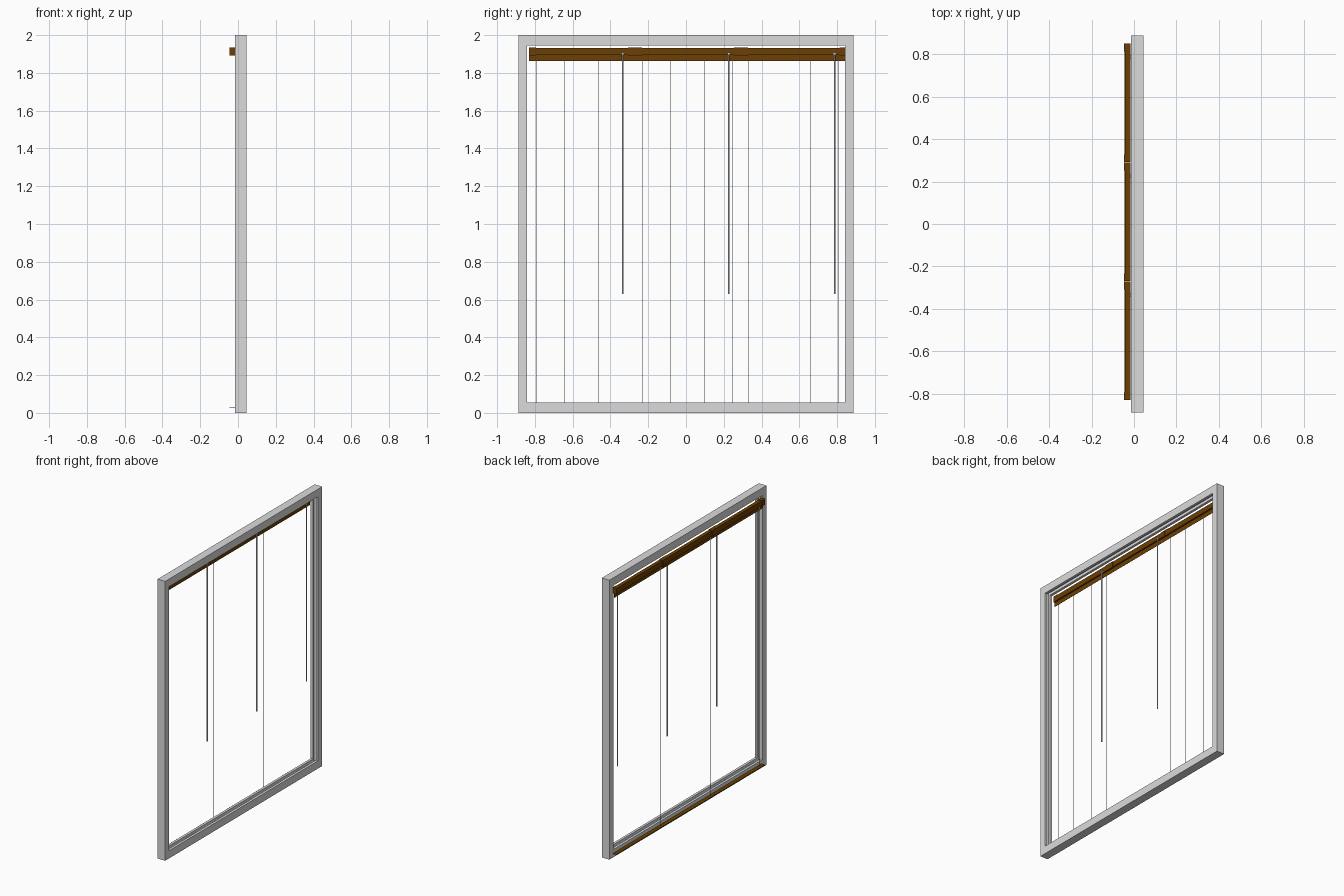
import bpy, bmesh
from mathutils import Vector

cube = bpy.data.objects.get("Cube")
if cube:
    bpy.data.objects.remove(cube)


def material(name, rgb):
    m = bpy.data.materials.new(name)
    m.use_nodes = True
    m.diffuse_color = (*rgb, 1)
    m.node_tree.nodes["Principled BSDF"].inputs["Base Color"].default_value = (*rgb, 1)
    return m


GREY = material("light grey", (0.71, 0.71, 0.71))
BROWN = material("wood brown", (0.15, 0.049, 0.001))
CORD = material("cord beige", (0.58, 0.53, 0.40))


def finish(name, bm, mat):
    bmesh.ops.recalc_face_normals(bm, faces=bm.faces)
    mesh = bpy.data.meshes.new(name)
    bm.to_mesh(mesh)
    bm.free()
    mesh.materials.append(mat)
    obj = bpy.data.objects.new(name, mesh)
    bpy.context.collection.objects.link(obj)
    return obj


def box(name, lo, hi, mat):
    lo, hi = Vector(lo), Vector(hi)
    bm = bmesh.new()
    bmesh.ops.create_cube(bm, size=1)
    for v in bm.verts:
        v.co = (lo + hi) / 2 + v.co * (hi - lo)
    return finish(name, bm, mat)


def rod(name, x, y, z0, z1, radius, mat):
    bm = bmesh.new()
    bmesh.ops.create_cone(bm, cap_ends=True, segments=16, radius1=radius,
                          radius2=radius, depth=z1 - z0)
    bmesh.ops.translate(bm, verts=bm.verts, vec=(x, y, (z0 + z1) / 2))
    for f in bm.faces:
        f.smooth = len(f.verts) == 4
    return finish(name, bm, mat)


# Window frame: channel section (x, inset from outer edge) swept round the rectangle
JAMB, GROOVE = 0.046, 0.030
section = [(-0.015, 0), (-0.015, JAMB), (0.003, JAMB), (0.003, GROOVE),
           (0.027, GROOVE), (0.027, JAMB), (0.045, JAMB), (0.045, 0)]
bm = bmesh.new()
rings = []
for sy, sz in ((-1, -1), (1, -1), (1, 1), (-1, 1)):
    rings.append([bm.verts.new((x, sy * (0.888 - d), 1 + sz * (1 - d * 1.2)))
                  for x, d in section])
n = len(section)
for i, ring in enumerate(rings):
    nxt = rings[(i + 1) % 4]
    for j in range(n):
        k = (j + 1) % n
        bm.faces.new((ring[j], nxt[j], nxt[k], ring[k]))
finish("window_frame", bm, GREY)

# Three equal blinds side by side
WIDTH, START, GAP = 0.5605, -0.83, 0.001
for b in range(3):
    tag = f"_{b + 1}"
    y0 = START + b * WIDTH
    y1 = y0 + WIDTH - GAP

    # Head rail, thin slat below it, and bottom rail
    box("head_rail" + tag, (-0.042, y0, 1.895), (-0.016, y1, 1.932), BROWN)
    box("hanging_slat" + tag, (-0.0275, y0, 1.863), (-0.0265, y1, 1.895), BROWN)
    box("bottom_rail" + tag, (-0.045, y0, 0.028), (-0.016, y1, 0.031), BROWN)

    # End brackets wrapping the head rail
    for side, a in (("right", y0), ("left", y1 - 0.037)):
        box(f"{side}_bracket{tag}", (-0.046, a, 1.893), (-0.0155, a + 0.037, 1.935), BROWN)

    # Tilt wand with a small hook on the rail
    wand_y = y1 - 0.064
    rod("wand" + tag, -0.009, wand_y, 0.63, 1.90, 0.0042, GREY)
    box("wand_hook" + tag, (-0.017, wand_y - 0.007, 1.896),
        (-0.006, wand_y + 0.007, 1.908), GREY)

    # Flat lift cords down to the bottom rail
    for c, offset in enumerate((0.038, 0.188, 0.369, 0.515)):
        y = y0 + offset
        box(f"lift_cord{tag}_{c + 1}", (-0.0301, y - 0.001, 0.03),
            (-0.0299, y + 0.001, 1.896), CORD)
